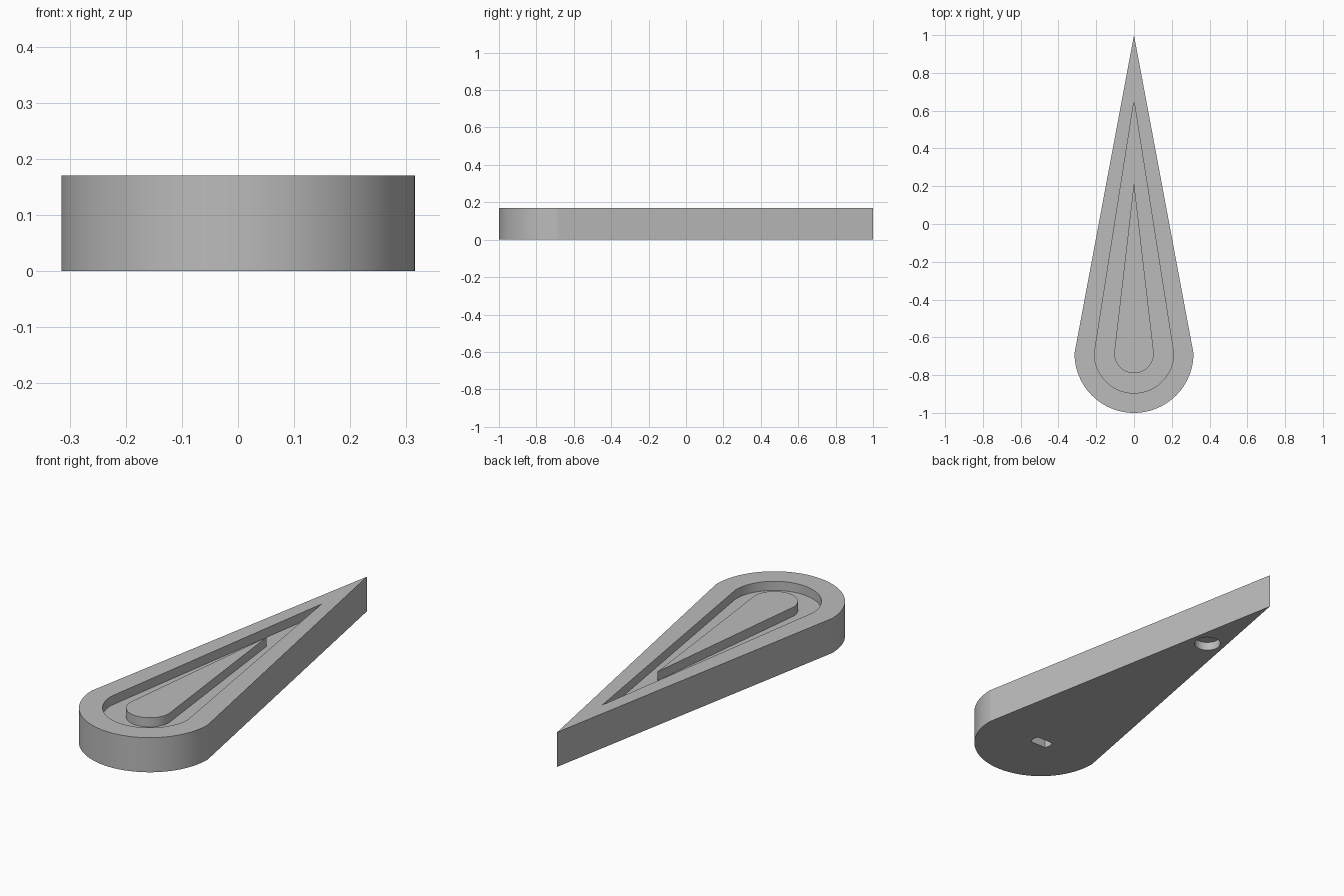
import bpy, bmesh
from math import sin, cos, pi, asin, radians

if "Cube" in bpy.data.objects:
    bpy.data.objects.remove(bpy.data.objects["Cube"], do_unlink=True)

HEIGHT = 0.17       # full thickness
FLOOR = 0.125       # bottom of the groove
CENTRE = -0.685     # y of the rounded end's centre

grey = bpy.data.materials.new("plain_grey")
grey.use_nodes = True
grey.diffuse_color = (0.5, 0.5, 0.5, 1)
grey.node_tree.nodes["Principled BSDF"].inputs["Base Color"].default_value = grey.diffuse_color


def arc(radius, start, end, steps, y):
    """Points along an arc centred on (0, y)."""
    angles = [start + (end - start) * i / steps for i in range(steps + 1)]
    return [(radius * cos(a), y + radius * sin(a)) for a in angles]


def teardrop(radius, tip):
    """Half circle at the front, straight sides to a sharp tip at the back."""
    return arc(radius, pi, 2 * pi, 48, CENTRE) + [(0, tip)]


def prism(name, outline, bottom, top):
    """Extrude a closed outline from bottom to top."""
    bm = bmesh.new()
    face = bm.faces.new([bm.verts.new((x, y, bottom)) for x, y in outline])
    result = bmesh.ops.extrude_face_region(bm, geom=[face])
    verts = [v for v in result["geom"] if isinstance(v, bmesh.types.BMVert)]
    bmesh.ops.translate(bm, verts=verts, vec=(0, 0, top - bottom))
    bmesh.ops.recalc_face_normals(bm, faces=bm.faces)
    mesh = bpy.data.meshes.new(name)
    bm.to_mesh(mesh)
    bm.free()
    mesh.materials.append(grey)
    obj = bpy.data.objects.new(name, mesh)
    bpy.context.collection.objects.link(obj)
    return obj


def select_only(obj):
    bpy.ops.object.select_all(action="DESELECT")
    obj.select_set(True)
    bpy.context.view_layer.objects.active = obj


def cut(obj, cutter):
    """Subtract the cutter and remove it."""
    mod = obj.modifiers.new(cutter.name, "BOOLEAN")
    mod.operation = "DIFFERENCE"
    mod.solver = "EXACT"
    mod.object = cutter
    select_only(obj)
    bpy.ops.object.modifier_apply(modifier=mod.name)
    bpy.data.objects.remove(cutter, do_unlink=True)


# Main body and the raised centre inside its groove
body = prism("body", teardrop(0.315, 1.0), 0, HEIGHT)
raised_centre = prism("raised_centre", teardrop(0.105, 0.22), FLOOR - 0.005, HEIGHT)

# Groove in the top
cut(body, prism("groove", teardrop(0.21, 0.65), FLOOR, HEIGHT + 0.1))

# Round recess under the tip
cut(body, prism("round_recess", arc(0.061, 0, 2 * pi, 72, 0.54)[:-1], -0.1, 0.042))

# Shaft socket with two flats under the rounded end
half = asin(0.0265 / 0.05)
socket = arc(0.05, -half, half, 12, -0.68) + arc(0.05, pi - half, pi + half, 12, -0.68)
cut(body, prism("shaft_socket", socket, -0.1, 0.1))

# Smooth round walls, crisp edges
for part in (body, raised_centre):
    select_only(part)
    bpy.ops.object.shade_smooth_by_angle(angle=radians(6))
